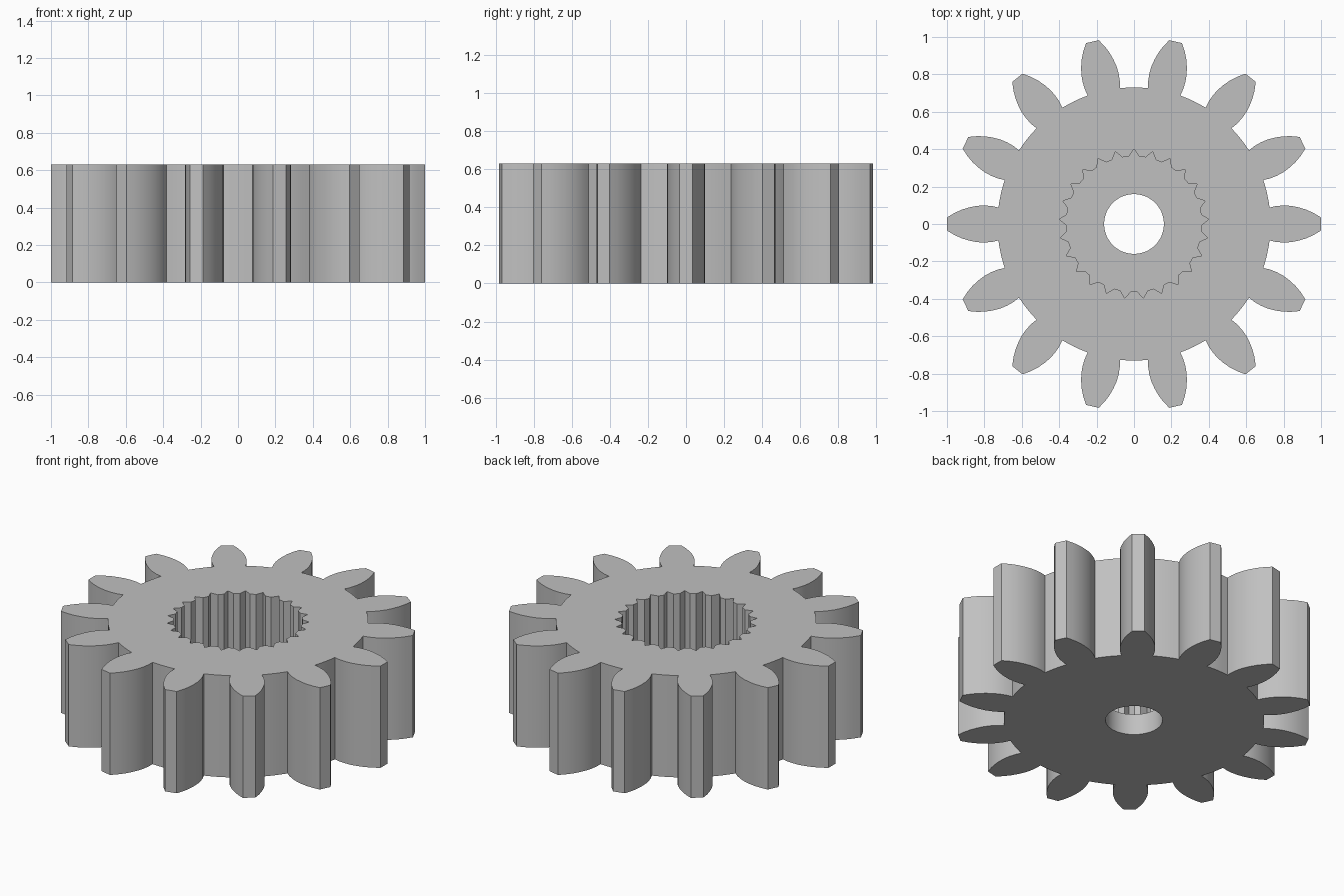
import bpy
import bmesh
from math import sin, cos, pi, radians, atan2, hypot

cube = bpy.data.objects.get("Cube")
if cube:
    bpy.data.objects.remove(cube)

HEIGHT, FLOOR = 0.63, 0.13
TEETH, SPLINES = 14, 25
ROOT, BORE = 0.73, 0.16
# One tooth flank: distance along the tooth, half width
FLANK = [(0.725, 0.088), (0.76, 0.096), (0.80, 0.099), (0.84, 0.097),
         (0.88, 0.089), (0.92, 0.077), (0.96, 0.059), (1.0, 0.035)]


def polar(r, a):
    return r * cos(a), r * sin(a)


def gear_outline():
    """Curved teeth joined by short arcs at the root."""
    pts, pitch = [], 2 * pi / TEETH
    half = atan2(FLANK[0][1], FLANK[0][0])
    tooth = [(d, -w) for d, w in FLANK] + [(d, w) for d, w in reversed(FLANK)]
    for i in range(TEETH):
        a = i * pitch
        pts += [polar(hypot(d, w), a + atan2(w, d)) for d, w in tooth]
        gap = pitch - 2 * half
        pts += [polar(ROOT, a + half + gap * k / 4) for k in (1, 2, 3)]
    return pts


def spline_outline():
    """Pointed grooves with narrow flats between them."""
    pts, pitch = [], 2 * pi / SPLINES
    flat = radians(2.8)
    for i in range(SPLINES):
        a = pi / 2 + i * pitch
        pts += [polar(0.40, a), polar(0.362, a + pitch / 2 - flat),
                polar(0.362, a + pitch / 2 + flat)]
    return pts


def circle_outline(r, n=48):
    return [polar(r, 2 * pi * i / n) for i in range(n)]


def ring(bm, pts, z):
    verts = [bm.verts.new((x, y, z)) for x, y in pts]
    edges = [bm.edges.new((v, verts[i - 1])) for i, v in enumerate(verts)]
    return verts, edges


def wall(bm, a, b):
    for i in range(len(a[0])):
        bm.faces.new((a[0][i - 1], a[0][i], b[0][i], b[0][i - 1]))


def cap(bm, a, b):
    bmesh.ops.triangle_fill(bm, use_beauty=True, use_dissolve=False,
                            edges=a[1] + b[1])


bm = bmesh.new()
gear, spline, bore = gear_outline(), spline_outline(), circle_outline(BORE)
gear_low, gear_high = ring(bm, gear, 0), ring(bm, gear, HEIGHT)
socket_high, socket_low = ring(bm, spline, HEIGHT), ring(bm, spline, FLOOR)
bore_high, bore_low = ring(bm, bore, FLOOR), ring(bm, bore, 0)

# Flat faces: top, socket floor, underside
cap(bm, gear_high, socket_high)
cap(bm, socket_low, bore_high)
cap(bm, gear_low, bore_low)
# Upright faces: teeth, splined socket, round bore
wall(bm, gear_low, gear_high)
wall(bm, socket_low, socket_high)
wall(bm, bore_low, bore_high)
bmesh.ops.recalc_face_normals(bm, faces=bm.faces)

mesh = bpy.data.meshes.new("splined_gear")
bm.to_mesh(mesh)
bm.free()
obj = bpy.data.objects.new("splined_gear", mesh)
bpy.context.collection.objects.link(obj)

# Plain grey metal
mat = bpy.data.materials.new("steel_grey")
mat.use_nodes = True
colour = (0.53, 0.53, 0.53, 1)
mat.diffuse_color = colour
mat.node_tree.nodes["Principled BSDF"].inputs["Base Color"].default_value = colour
mesh.materials.append(mat)

bpy.ops.object.select_all(action='DESELECT')
obj.select_set(True)
bpy.context.view_layer.objects.active = obj
bpy.ops.object.shade_smooth_by_angle(angle=radians(28))
